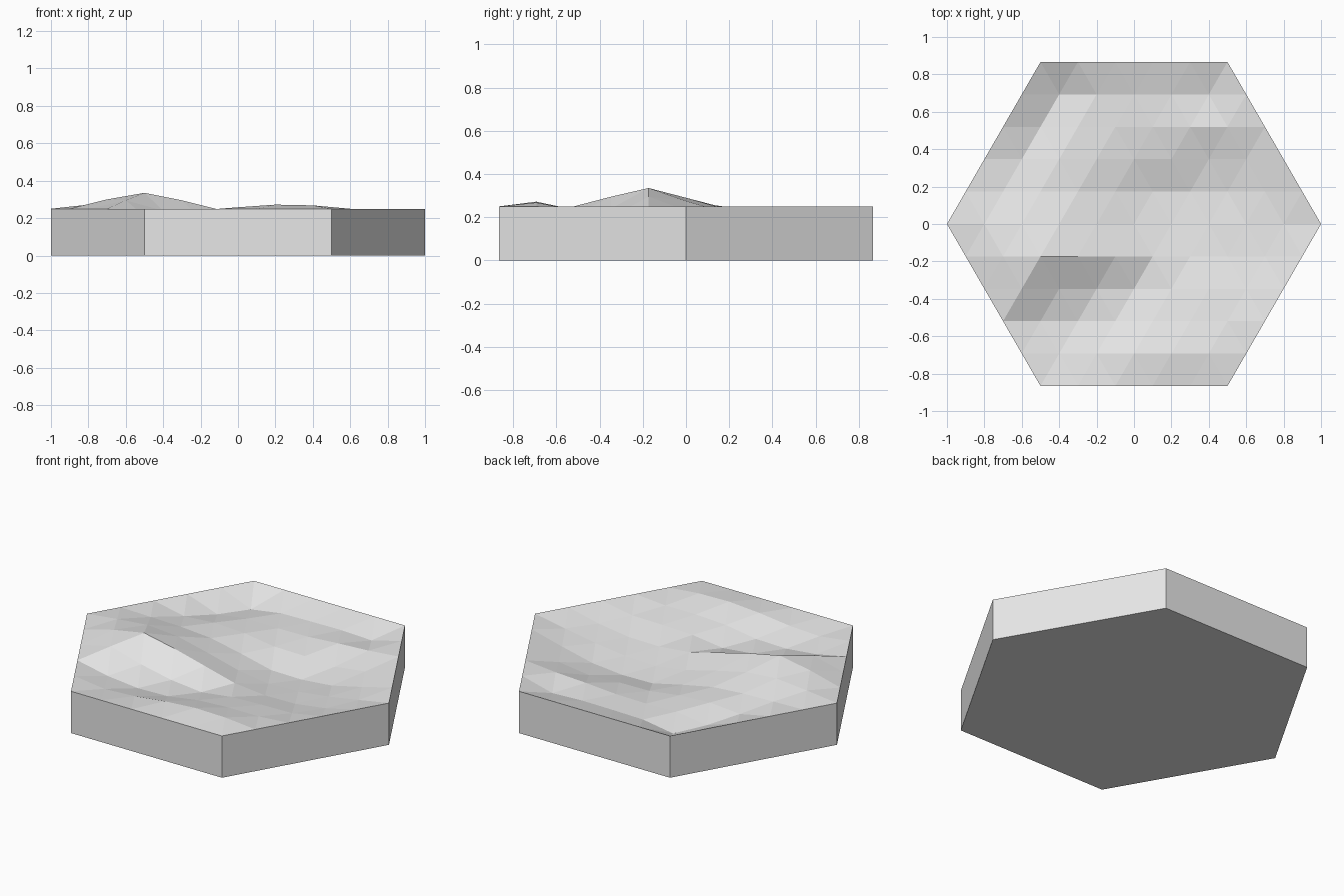
import bpy
import bmesh
import math

cube = bpy.data.objects.get("Cube")
if cube:
    bpy.data.objects.remove(cube, do_unlink=True)

RINGS = 5                       # triangles along each side of the hexagon
STEP = 1.0 / RINGS
RIM = 0.25                      # height of the tile's flat rim

# Inner ground relief in thousandths above or below the rim, front row first
RELIEF = [
    [-25, -15, 8, 22, 18],
    [-40, -60, -55, -25, -15, -15],
    [45, -10, -50, -70, -45, -38, -35],
    [50, 85, 45, -5, -55, -75, -72, -45],
    [22, 40, 25, -20, -70, -98, -92, -68, -35],
    [-5, -10, -25, -65, -110, -113, -95, -50],
    [-40, -25, -35, -62, -65, -75, -50],
    [-68, -40, -45, -42, -28, -18],
    [-78, -48, -44, -42, -50],
]


def make_material(name, rgb):
    mat = bpy.data.materials.new(name)
    mat.use_nodes = True
    colour = (*rgb, 1.0)
    mat.diffuse_color = colour
    shader = next(n for n in mat.node_tree.nodes if n.type == "BSDF_PRINCIPLED")
    shader.inputs["Base Color"].default_value = colour
    return mat


def relief_row(row):
    """Relief of one full lattice row, with the level rim points at its ends."""
    count = 2 * RINGS + 1 - abs(row)
    if abs(row) == RINGS:
        return [0] * count
    return [0] + RELIEF[row + RINGS - 1] + [0]


def build_ground(bm):
    """Triangular lattice filling the hexagon."""
    rows = []
    for row in range(-RINGS, RINGS + 1):
        start = -1 + abs(row) * STEP / 2
        y = row * STEP * math.sin(math.pi / 3)
        rows.append([bm.verts.new((start + i * STEP, y, RIM + h / 1000))
                     for i, h in enumerate(relief_row(row))])
    for low, high in zip(rows, rows[1:]):
        # The longer row of each pair carries the bases of the main triangles
        flip = len(low) < len(high)
        long, short = (high, low) if flip else (low, high)
        tris = [(long[i], long[i + 1], short[i]) for i in range(len(short))]
        tris += [(short[i], long[i + 1], short[i + 1])
                 for i in range(len(short) - 1)]
        for tri in tris:
            bm.faces.new(tri[::-1] if flip else tri)


def build_walls(bm):
    """Drop the rim to the floor and close the underside."""
    rim = [e for e in bm.edges if e.is_boundary]
    result = bmesh.ops.extrude_edge_only(bm, edges=rim)["geom"]
    for item in result:
        if isinstance(item, bmesh.types.BMVert):
            item.co.z = 0
    floor = [e for e in result if isinstance(e, bmesh.types.BMEdge)
             and all(v.co.z == 0 for v in e.verts)]
    bmesh.ops.contextual_create(bm, geom=floor)
    bmesh.ops.recalc_face_normals(bm, faces=bm.faces[:])


# Hexagonal terrain tile
bm = bmesh.new()
build_ground(bm)
build_walls(bm)
mesh = bpy.data.meshes.new("terrain_tile")
bm.to_mesh(mesh)
bm.free()
mesh.materials.append(make_material("light_grey", (0.8, 0.8, 0.8)))
tile = bpy.data.objects.new("terrain_tile", mesh)
bpy.context.collection.objects.link(tile)
